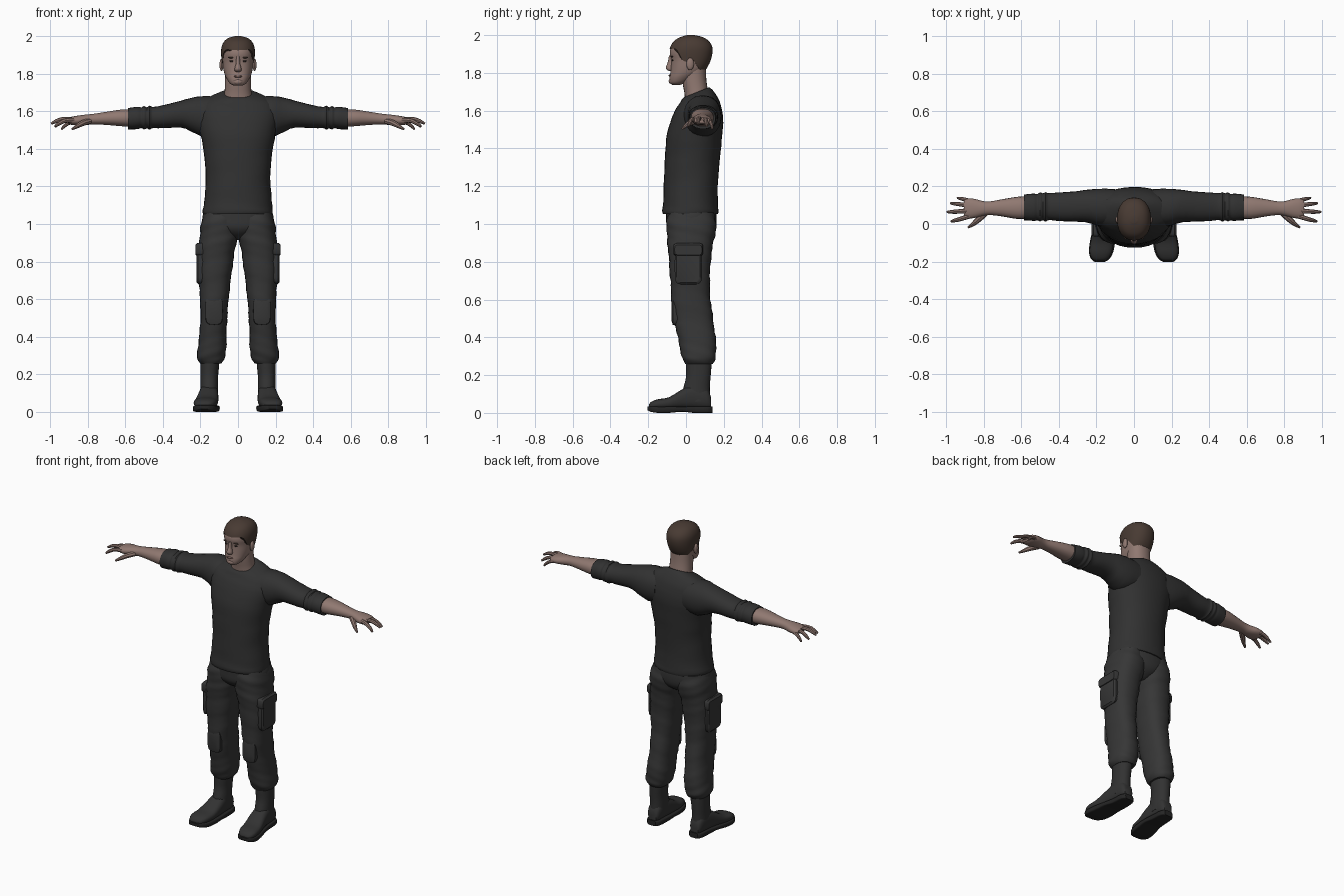
import bpy, bmesh, math
from mathutils import Vector

TAU = 2 * math.pi


def material(name, rgb):
    m = bpy.data.materials.new(name)
    m.diffuse_color = (*rgb, 1)
    return m


SKIN = material("skin", (0.28, 0.19, 0.165))
LIP = material("lip", (0.19, 0.115, 0.10))
HAIR = material("hair", (0.065, 0.043, 0.033))
EYE = material("eye_dark", (0.03, 0.022, 0.02))
SHIRT = material("shirt_cloth", (0.031, 0.031, 0.031))
PANTS = material("trouser_cloth", (0.037, 0.037, 0.037))
BOOT = material("boot_leather", (0.032, 0.032, 0.032))
SOLE = material("sole_rubber", (0.018, 0.018, 0.018))


def spline(rows, sub):
    """Smoothly subdivide a table of rows."""
    out = []
    for i in range(len(rows) - 1):
        quad = [rows[max(i - 1, 0)], rows[i], rows[i + 1], rows[min(i + 2, len(rows) - 1)]]
        for k in range(sub):
            t = k / sub
            out.append([0.5 * (2 * b + (c - a) * t + (2 * a - 5 * b + 4 * c - d) * t * t
                               + (3 * b - a - 3 * c + d) * t ** 3) for a, b, c, d in zip(*quad)])
    return out + [list(rows[-1])]


def finish(name, bm, mat, mirror=False, angle=40):
    bmesh.ops.recalc_face_normals(bm, faces=bm.faces)
    me = bpy.data.meshes.new(name)
    bm.to_mesh(me)
    bm.free()
    ob = bpy.data.objects.new(name, me)
    bpy.context.collection.objects.link(ob)
    me.materials.append(mat)
    if mirror:
        ob.modifiers.new("mirror", 'MIRROR').use_clip = False
    bpy.ops.object.select_all(action='DESELECT')
    ob.select_set(True)
    bpy.context.view_layer.objects.active = ob
    bpy.ops.object.shade_smooth_by_angle(angle=math.radians(angle))
    return ob


def skin_rings(name, rings, mat, mirror=False):
    """Bridge closed rings of points and cap both ends."""
    bm = bmesh.new()
    vs = [[bm.verts.new(p) for p in r] for r in rings]
    n = len(vs[0])
    for a, b in zip(vs, vs[1:]):
        for i in range(n):
            bm.faces.new((a[i], a[(i + 1) % n], b[(i + 1) % n], b[i]))
    bm.faces.new(vs[0])
    bm.faces.new(vs[-1])
    return finish(name, bm, mat, mirror)


def spow(v, p):
    return math.copysign(abs(v) ** (2 / p), v)


def loft(name, axis, rows, mat, mirror=False, seg=24, p=2.2, sub=3, fold=0):
    """Rows: position along axis, low/high of the two other axes, optional tilt."""
    rings = []
    for r in spline(rows, sub):
        t, a0, a1, b0, b1 = r[:5]
        tilt = r[5] if len(r) > 5 else 0
        ring = []
        for i in range(seg):
            ang = TAU * i / seg
            s = 1 + fold * math.sin(t * 75 + 2 * ang) * math.sin(t * 31 + ang)
            u = (a0 + a1) / 2 + (a1 - a0) / 2 * spow(math.cos(ang), p) * s
            dv = (b1 - b0) / 2 * spow(math.sin(ang), p) * s
            v = (b0 + b1) / 2 + dv
            ring.append({'z': (u, v, t + tilt * dv), 'x': (t, u, v), 'y': (u, t, v)}[axis])
        rings.append(ring)
    return skin_rings(name, rings, mat, mirror)


def tube(name, pts, mat, seg=8):
    """Rounded limb through (x, y, z, radius) points, mirrored."""
    rows = spline(pts, 3)
    rings = []
    for i, r in enumerate(rows):
        d = Vector(rows[min(i + 1, len(rows) - 1)][:3]) - Vector(rows[max(i - 1, 0)][:3])
        u = d.cross(Vector((0, 0, 1))).normalized()
        v = u.cross(d).normalized()
        rings.append([Vector(r[:3]) + r[3] * (u * math.cos(TAU * k / seg) + v * math.sin(TAU * k / seg))
                      for k in range(seg)])
    return skin_rings(name, rings, mat, True)


def blob(name, loc, size, mat, mirror=False):
    bm = bmesh.new()
    bmesh.ops.create_uvsphere(bm, u_segments=14, v_segments=8, radius=1)
    for v in bm.verts:
        v.co = Vector(loc) + Vector([c * s for c, s in zip(v.co, size)])
    return finish(name, bm, mat, mirror)


# Shirt body, neckline lower at the front
loft("shirt_body", 'z', [
    (1.052, -.183, .183, -.122, .168, 0), (1.07, -.187, .187, -.126, .172, 0),
    (1.12, -.18, .18, -.121, .168, 0), (1.25, -.172, .172, -.116, .171, 0),
    (1.38, -.182, .182, -.11, .183, 0), (1.48, -.2, .2, -.1, .193, 0),
    (1.56, -.215, .215, -.076, .196, 0), (1.62, -.208, .208, -.05, .186, .05),
    (1.66, -.18, .18, -.03, .165, .15), (1.685, -.125, .125, -.02, .142, .28),
    (1.697, -.082, .082, -.012, .122, .4)], SHIRT, seg=32, fold=.012)
# Sleeves with pushed-up cuffs
loft("sleeve", 'x', [
    (.10, -.01, .185, 1.47, 1.675), (.18, -.012, .188, 1.465, 1.682), (.24, .006, .184, 1.487, 1.673),
    (.30, .012, .175, 1.513, 1.658), (.40, .016, .168, 1.51, 1.632), (.455, .02, .164, 1.51, 1.624),
    (.47, .013, .17, 1.503, 1.631), (.485, .02, .164, 1.51, 1.622), (.50, .014, .168, 1.504, 1.628),
    (.515, .02, .16, 1.51, 1.62), (.535, .017, .162, 1.505, 1.624), (.587, .02, .156, 1.503, 1.617)],
    SHIRT, True, fold=.015)

# Bare forearms and palms
loft("forearm", 'x', [
    (.55, .03, .148, 1.515, 1.61), (.62, .027, .145, 1.52, 1.61), (.70, .04, .132, 1.527, 1.598),
    (.77, .048, .12, 1.53, 1.587), (.81, .042, .123, 1.526, 1.583), (.85, .032, .134, 1.525, 1.578),
    (.885, .03, .135, 1.527, 1.572), (.905, .04, .126, 1.535, 1.565)], SKIN, True, seg=18)
# Fingers and thumb
tube("index_finger", [(.875, .043, 1.553, .014), (.92, .028, 1.551, .012),
                      (.95, .02, 1.537, .0105), (.973, .014, 1.52, .006)], SKIN)
tube("middle_finger", [(.875, .071, 1.556, .014), (.93, .067, 1.558, .012),
                       (.965, .065, 1.549, .0105), (.995, .064, 1.534, .006)], SKIN)
tube("ring_finger", [(.875, .098, 1.552, .013), (.92, .104, 1.55, .0115),
                     (.952, .108, 1.535, .01), (.976, .11, 1.517, .006)], SKIN)
tube("little_finger", [(.865, .12, 1.546, .012), (.90, .13, 1.538, .0105),
                       (.925, .136, 1.521, .009), (.94, .139, 1.503, .005)], SKIN)
tube("thumb", [(.79, .058, 1.548, .016), (.825, .027, 1.538, .016),
               (.855, .001, 1.522, .012), (.883, -.018, 1.505, .006)], SKIN)

# Trousers: hips, then legs
loft("trouser_hips", 'z', [
    (.915, -.03, .03, -.03, .09), (.945, -.1, .1, -.075, .135), (.98, -.175, .175, -.1, .156),
    (1.03, -.19, .19, -.105, .162), (1.075, -.178, .178, -.108, .16)], PANTS, seg=28)
loft("trouser_leg", 'z', [
    (1.06, .01, .18, -.09, .15), (1.0, -.003, .196, -.105, .16), (.93, .002, .205, -.1, .152),
    (.85, .018, .211, -.094, .136), (.75, .032, .213, -.086, .128), (.65, .045, .206, -.08, .126),
    (.55, .054, .2, -.073, .136), (.45, .06, .202, -.054, .15), (.36, .062, .212, -.036, .16),
    (.30, .067, .218, -.022, .158), (.275, .074, .212, -.014, .151), (.258, .088, .2, -.004, .14)],
    PANTS, True, sub=4, p=2.4, fold=.035)
# Thigh pockets with flaps
loft("thigh_pocket", 'x', [(.15, -.06, .085, .69, .87), (.212, -.06, .085, .68, .875),
                           (.222, -.05, .075, .69, .865)], PANTS, True, p=6, sub=1)
loft("pocket_flap", 'x', [(.15, -.066, .09, .835, .9), (.215, -.066, .09, .83, .9),
                          (.226, -.06, .084, .835, .89)], PANTS, True, p=6, sub=1)
# Knee patches
loft("knee_patch", 'y', [(-.03, .08, .175, .46, .62), (-.07, .082, .173, .465, .615),
                         (-.077, .095, .16, .49, .59)], PANTS, True, p=4, sub=1)

# Boots
loft("boot_shaft", 'z', [
    (.31, .098, .2, -.002, .136), (.25, .1, .2, -.001, .135), (.19, .106, .2, .0, .13),
    (.13, .106, .2, -.014, .126), (.06, .107, .202, -.025, .128)], BOOT, True)
loft("boot_foot", 'y', [
    (.133, .125, .182, .025, .08), (.11, .112, .196, .02, .13), (.04, .107, .204, .02, .15),
    (-.02, .104, .214, .02, .125), (-.09, .108, .23, .02, .083), (-.15, .118, .236, .02, .072),
    (-.185, .138, .224, .02, .058), (-.197, .16, .205, .025, .042)], BOOT, True, p=2.6)
loft("boot_sole", 'y', [
    (.14, .125, .182, .0, .034), (.115, .106, .2, .0, .034), (.04, .101, .206, .0, .034),
    (-.02, .097, .218, .006, .034), (-.09, .1, .234, .0, .034), (-.15, .111, .24, .0, .034),
    (-.187, .132, .228, .006, .036), (-.203, .158, .207, .014, .034)], SOLE, True, p=6)

# Neck and head
loft("neck", 'z', [(1.63, -.085, .085, -.005, .12), (1.69, -.073, .073, -.008, .118),
                   (1.76, -.069, .069, -.02, .108), (1.83, -.069, .069, -.02, .105)], SKIN)
HEAD = [(z, -w, w, f, b) for z, w, f, b in [
    (1.737, .022, -.074, -.03), (1.748, .043, -.085, .0), (1.775, .061, -.087, .045),
    (1.80, .072, -.083, .085), (1.83, .079, -.08, .11), (1.87, .083, -.079, .128),
    (1.905, .086, -.086, .136), (1.94, .084, -.078, .134), (1.97, .07, -.056, .113),
    (1.988, .046, -.022, .08), (1.996, .014, .008, .04)]]
loft("head", 'z', HEAD, SKIN, seg=32)

# Cropped hair: a thin shell following the skull above the hairline
HAIRLINE = [(-1.01, 1.925), (-.75, 1.93), (-.55, 1.915), (-.4, 1.87), (-.15, 1.855),
            (.05, 1.875), (.3, 1.845), (.7, 1.81), (1.01, 1.805)]
FINE = spline(HEAD, 8)


def lerp_table(rows, x):
    for a, b in zip(rows, rows[1:]):
        if x <= b[0]:
            t = (x - a[0]) / (b[0] - a[0])
            return [p + (q - p) * t for p, q in zip(a, b)]
    return rows[-1]


hair_rings = []
for k in range(15):
    ring = []
    for i in range(48):
        c, s = math.cos(TAU * i / 48), math.sin(TAU * i / 48)
        low = lerp_table(HAIRLINE, s)[1]
        z = low + (1.996 - low) * math.sin(k / 14 * math.pi / 2)
        _, x0, x1, y0, y1 = lerp_table(FINE, z)
        ring.append((spow(c, 2.2) * (x1 + .004), (y0 + y1) / 2 + spow(s, 2.2) * ((y1 - y0) / 2 + .004),
                     z + .004 * k / 14))
    hair_rings.append(ring)
skin_rings("hair", hair_rings, HAIR).data.polygons[-2].use_smooth = False

# Face details
loft("nose", 'z', [(1.892, -.009, .009, -.09, -.065), (1.855, -.011, .011, -.097, -.065),
                   (1.828, -.018, .018, -.107, -.065), (1.815, -.017, .017, -.1, -.065),
                   (1.81, -.01, .01, -.09, -.07)], SKIN, seg=12)
blob("ear", (.088, .022, 1.847), (.011, .02, .033), SKIN, True)
blob("eye", (.033, -.071, 1.867), (.013, .005, .005), EYE, True)
blob("eyebrow", (.035, -.074, 1.886), (.019, .007, .004), HAIR, True)
blob("mouth", (0, -.084, 1.786), (.024, .008, .006), LIP)
blob("chin", (0, -.076, 1.757), (.026, .016, .016), SKIN)
